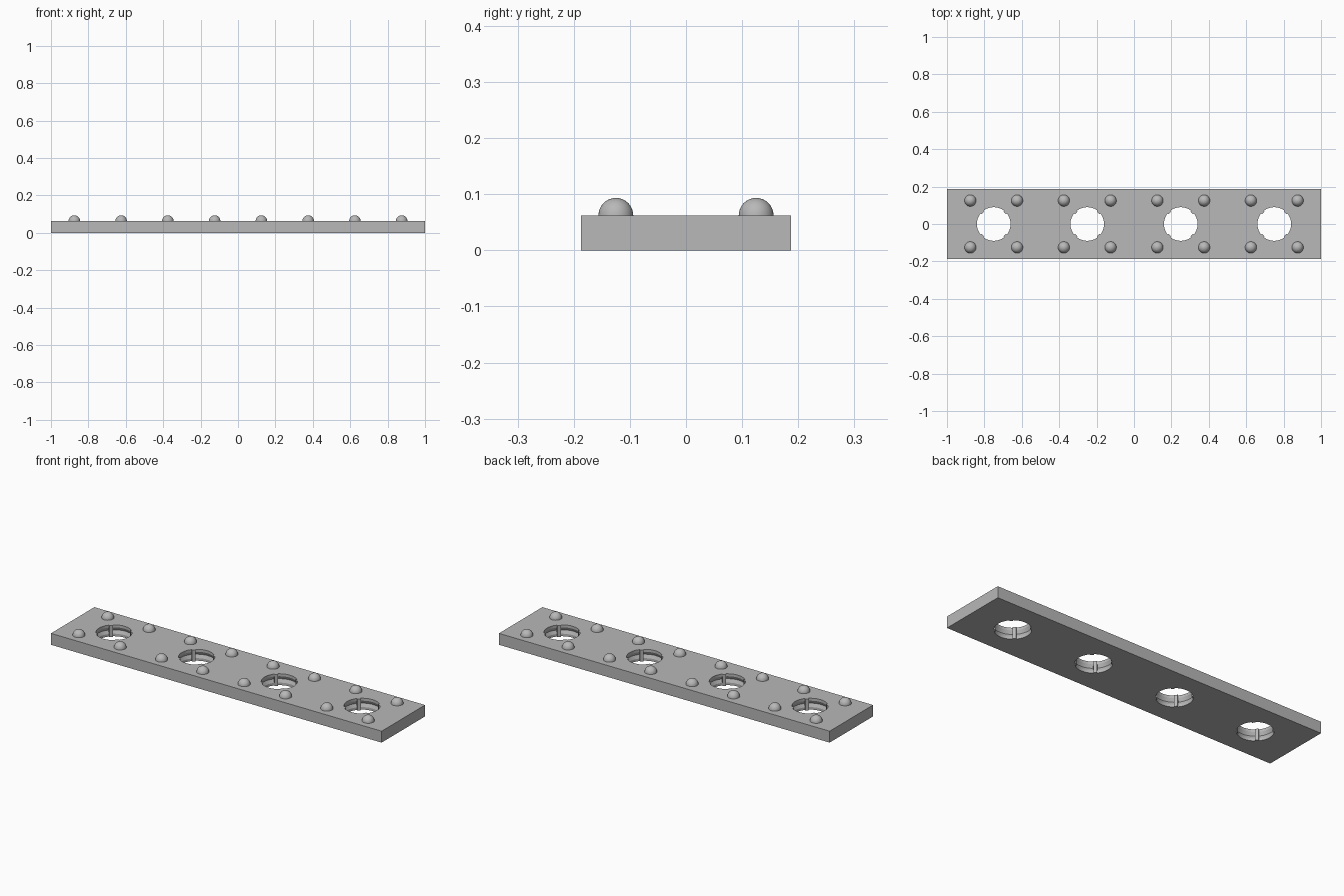
import bpy
import bmesh
import math
from mathutils import Matrix

if "Cube" in bpy.data.objects:
    bpy.data.objects.remove(bpy.data.objects["Cube"], do_unlink=True)

LENGTH, WIDTH, THICK = 2.0, 0.375, 0.0625
HOLE_R, GROOVE_R, RIB_R = 0.09, 0.099, 0.083
DOME_R = 0.031

grey = bpy.data.materials.new("plain grey")
grey.use_nodes = True
colour = (0.48, 0.48, 0.48, 1)
grey.diffuse_color = colour
grey.node_tree.nodes["Principled BSDF"].inputs["Base Color"].default_value = colour


def make_object(name, bm):
    bmesh.ops.recalc_face_normals(bm, faces=bm.faces)
    mesh = bpy.data.meshes.new(name)
    bm.to_mesh(mesh)
    bm.free()
    mesh.materials.append(grey)
    obj = bpy.data.objects.new(name, mesh)
    bpy.context.collection.objects.link(obj)
    return obj


def socket_outline(radius):
    """Round outline with a narrow inward rib on each diagonal."""
    points = []
    for quarter in range(4):
        start = math.radians(90 * quarter - 45)
        edge = math.radians(6)
        for rib_angle in (start, start + edge):
            points.append((RIB_R, rib_angle))
        for i in range(13):
            t = edge + (math.pi / 2 - 2 * edge) * i / 12
            points.append((radius, start + t))
        points.append((RIB_R, start + math.pi / 2 - edge))
    return [(r * math.cos(a), r * math.sin(a)) for r, a in points]


def add_socket(bm, x):
    """Closed solid of one socket, with a V groove at mid height."""
    levels = [(-0.02, HOLE_R), (THICK * 0.22, HOLE_R), (THICK * 0.5, GROOVE_R),
              (THICK * 0.78, HOLE_R), (THICK + 0.02, HOLE_R)]
    rings = [[bm.verts.new((x + px, py, z)) for px, py in socket_outline(r)]
             for z, r in levels]
    n = len(rings[0])
    for low, high in zip(rings, rings[1:]):
        for i in range(n):
            j = (i + 1) % n
            bm.faces.new((low[i], low[j], high[j], high[i]))
    bm.faces.new(rings[0][::-1])
    bm.faces.new(rings[-1])


# Flat base plate
bm = bmesh.new()
bmesh.ops.create_cube(bm, size=1, matrix=Matrix.Translation((0, 0, THICK / 2))
                      @ Matrix.Diagonal((LENGTH, WIDTH, THICK, 1)))
plate = make_object("plate", bm)

# Row of four ribbed sockets cut through the plate
bm = bmesh.new()
for k in range(4):
    add_socket(bm, -0.75 + 0.5 * k)
cutter = make_object("socket_cutter", bm)
cutter.hide_render = True
cutter.display_type = 'WIRE'
cut = plate.modifiers.new("sockets", 'BOOLEAN')
cut.operation = 'DIFFERENCE'
cut.solver = 'EXACT'
cut.object = cutter

# Bake the cut and drop the helper
bpy.context.view_layer.objects.active = plate
plate.select_set(True)
bpy.ops.object.modifier_apply(modifier=cut.name)
bpy.data.objects.remove(cutter, do_unlink=True)
bpy.ops.object.shade_smooth_by_angle(angle=math.radians(20))
plate.select_set(False)

# Two rows of half-round bumps
bm = bmesh.new()
for row in (-1, 1):
    for k in range(8):
        spot = Matrix.Translation((-0.875 + 0.25 * k, row * 0.125, THICK))
        bmesh.ops.create_uvsphere(bm, u_segments=32, v_segments=16,
                                  radius=DOME_R, matrix=spot)
below = [v for v in bm.verts if v.co.z < THICK - 0.001]
bmesh.ops.delete(bm, geom=below, context='VERTS')
bumps = make_object("bumps", bm)
for poly in bumps.data.polygons:
    poly.use_smooth = True
